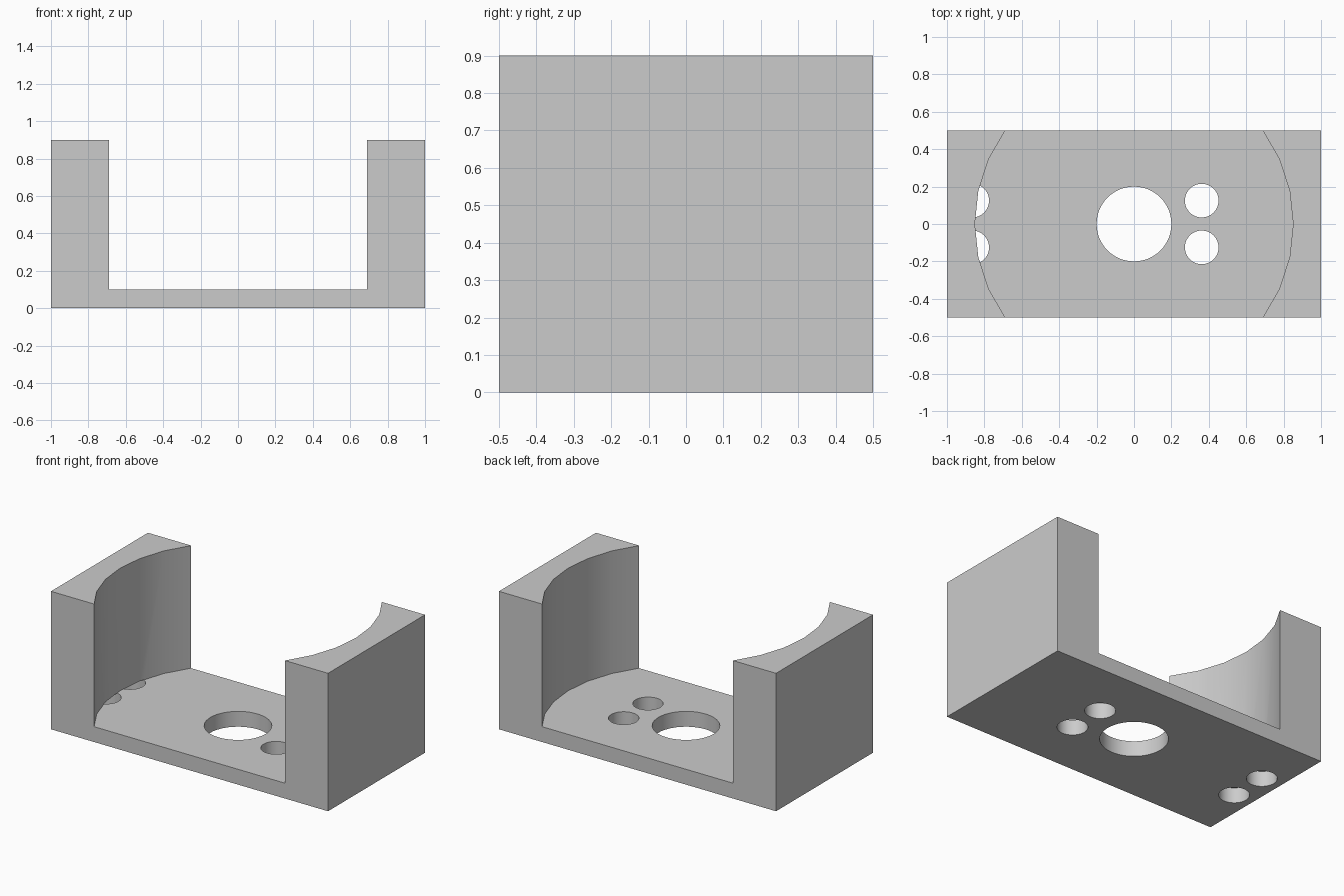
import bpy
import bmesh
from math import cos, sin, radians

if "Cube" in bpy.data.objects:
    bpy.data.objects.remove(bpy.data.objects["Cube"])

LENGTH, DEPTH, HEIGHT, FLOOR = 2.0, 1.0, 0.9, 0.1
BORE = 0.851          # radius of the curved inner walls

grey = bpy.data.materials.new("plain_grey")
grey.use_nodes = True
colour = (0.6, 0.6, 0.6, 1)
grey.diffuse_color = colour
grey.node_tree.nodes["Principled BSDF"].inputs["Base Color"].default_value = colour


def prism(name, outline, z0, z1):
    """Extrude a flat outline straight up from z0 to z1."""
    bm = bmesh.new()
    face = bm.faces.new([bm.verts.new((x, y, z0)) for x, y in outline])
    top = bmesh.ops.extrude_face_region(bm, geom=[face])["geom"]
    bmesh.ops.translate(bm, vec=(0, 0, z1 - z0),
                        verts=[v for v in top if isinstance(v, bmesh.types.BMVert)])
    bmesh.ops.recalc_face_normals(bm, faces=bm.faces)
    mesh = bpy.data.meshes.new(name)
    bm.to_mesh(mesh)
    bm.free()
    mesh.materials.append(grey)
    obj = bpy.data.objects.new(name, mesh)
    bpy.context.collection.objects.link(obj)
    return obj


def circle(cx, cy, r, count=48):
    return [(cx + r * cos(radians(360 * i / count)),
             cy + r * sin(radians(360 * i / count))) for i in range(count)]


def combine(target, other, operation):
    mod = target.modifiers.new(other.name, "BOOLEAN")
    mod.operation, mod.solver, mod.object = operation, "EXACT", other
    other.hide_render = True
    helpers.append(other)


helpers = []
ex, ey = LENGTH / 2, DEPTH / 2

# Base plate
bracket = prism("cradle_bracket", [(-ex, -ey), (ex, -ey), (ex, ey), (-ex, ey)], 0, FLOOR)

# Centre hole and two pairs of screw holes through the plate
holes = [(0, 0, 0.2)] + [(x, y, 0.09) for x in (-0.865, 0.362) for y in (-0.125, 0.125)]
for i, (x, y, r) in enumerate(holes):
    combine(bracket, prism(f"hole_cutter_{i}", circle(x, y, r), -0.1, 0.2), "DIFFERENCE")

# End walls with concave inner faces
arc = [(BORE * cos(radians(a)), BORE * sin(radians(a))) for a in range(-24, 25, 12)]
inner = BORE * cos(radians(36))
for side, label in ((1, "left"), (-1, "right")):
    outline = [(ex, ey), (ex, -ey), (inner, -ey)] + arc + [(inner, ey)]
    wall = prism(f"{label}_wall", [(side * x, y) for x, y in outline], FLOOR, HEIGHT)
    combine(bracket, wall, "UNION")

# Bake into one solid and drop the helpers
graph = bpy.context.evaluated_depsgraph_get()
solid = bpy.data.meshes.new_from_object(bracket.evaluated_get(graph))
bracket.modifiers.clear()
bracket.data = solid
for helper in helpers:
    bpy.data.objects.remove(helper)

# Merge coplanar faces, then smooth the curved walls and holes
bm = bmesh.new()
bm.from_mesh(solid)
bmesh.ops.remove_doubles(bm, verts=bm.verts, dist=0.0001)
bmesh.ops.dissolve_limit(bm, angle_limit=radians(1), verts=bm.verts, edges=bm.edges)
bm.to_mesh(solid)
bm.free()
bpy.ops.object.select_all(action="DESELECT")
bracket.select_set(True)
bpy.context.view_layer.objects.active = bracket
bpy.ops.object.shade_smooth_by_angle(angle=radians(30))
